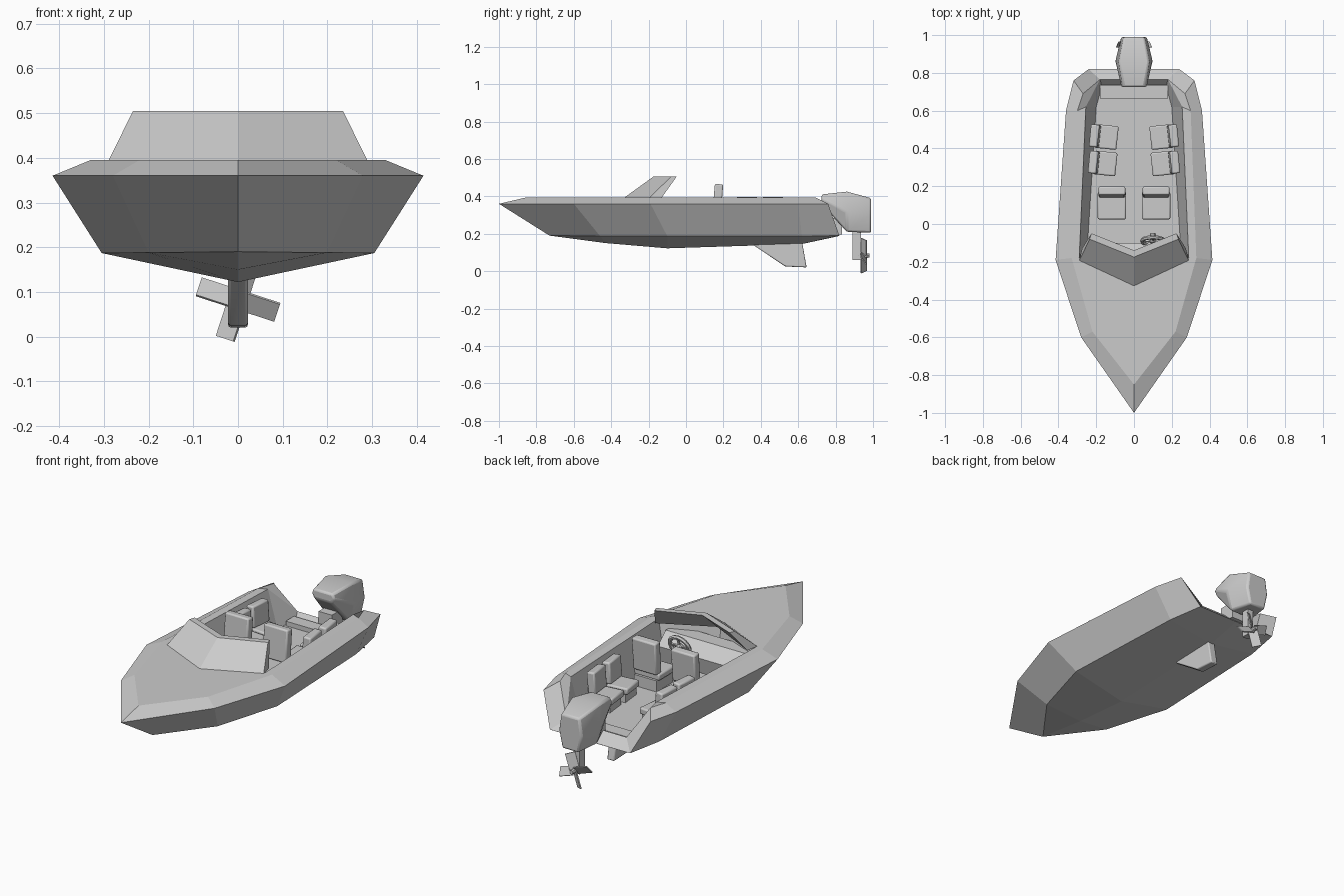
import bpy, bmesh, math
from mathutils import Matrix, Vector

default_cube = bpy.data.objects.get("Cube")
if default_cube:
    bpy.data.objects.remove(default_cube, do_unlink=True)

paint = bpy.data.materials.new("plain grey")
paint.use_nodes = True
paint.diffuse_color = (0.6, 0.6, 0.6, 1)
paint.node_tree.nodes["Principled BSDF"].inputs["Base Color"].default_value = paint.diffuse_color


def finish(name, bm, matrix=None, bevel=0):
    """Turn a bmesh into a named object with optional rounded edges."""
    if matrix:
        bm.transform(matrix)
    bmesh.ops.recalc_face_normals(bm, faces=bm.faces[:])
    mesh = bpy.data.meshes.new(name)
    bm.to_mesh(mesh)
    bm.free()
    mesh.materials.append(paint)
    obj = bpy.data.objects.new(name, mesh)
    bpy.context.collection.objects.link(obj)
    if bevel:
        modifier = obj.modifiers.new("rounded edges", "BEVEL")
        modifier.width = bevel
        modifier.segments = 2
        bpy.ops.object.select_all(action="DESELECT")
        obj.select_set(True)
        bpy.context.view_layer.objects.active = obj
        bpy.ops.object.shade_smooth_by_angle(angle=math.radians(35))
    return obj


def box(name, center, size, matrix=None, bevel=0, tilt=0):
    bm = bmesh.new()
    bmesh.ops.create_cube(bm, size=1)
    local = Matrix.Translation(center) @ Matrix.Rotation(tilt, 4, "X") @ Matrix.Diagonal((*size, 1))
    bm.transform(local)
    return finish(name, bm, matrix, bevel)


def loft(name, rings, matrix=None, bevel=0):
    """Skin between rings of equal length and cap both ends."""
    bm = bmesh.new()
    loops = [[bm.verts.new(point) for point in ring] for ring in rings]
    for a, b in zip(loops, loops[1:]):
        for i in range(len(a)):
            j = (i + 1) % len(a)
            bm.faces.new((a[i], a[j], b[j], b[i]))
    bm.faces.new(loops[0])
    bm.faces.new(loops[-1])
    return finish(name, bm, matrix, bevel)


# Hull: rows of points running from bow to stern, mirrored about the keel
keel = [(0, -.73, .19), (0, -.43, .15), (0, -.1, .122), (0, .62, .145), (0, .82, .188)]
chine = [keel[0], (.2, -.46, .188), (.305, -.1, .187), (.275, .62, .187), (.24, .82, .19)]
rim = [(0, -1, .36), (.28, -.6, .36), (.415, -.19, .36), (.36, .6, .36), (.32, .76, .36)]
deck = [(0, -.85, .395), (.22, -.57, .395), (.33, -.18, .395), (.3, .6, .395), (.27, .69, .395)]
coaming = [(.29, -.18, .395), (.255, .62, .395), (.18, .765, .24)]
floor = [(.25, -.17, .2), (.2, .62, .2), (.17, .73, .2)]
dash_top, dash_foot = (0, -.3, .395), (0, -.27, .2)

bm = bmesh.new()
points = {}


def face(coords):
    verts = []
    for co in coords:
        if co not in points:
            points[co] = bm.verts.new(co)
        if points[co] not in verts:
            verts.append(points[co])
    if len(verts) > 2:
        bm.faces.new(verts)


def flip(coords):
    return [(-x if x else 0, y, z) for x, y, z in reversed(coords)]


def both(coords):
    face(coords)
    face(flip(coords))


def strip(a, b):
    for i in range(len(a) - 1):
        both([a[i], a[i + 1], b[i + 1], b[i]])


strip(keel, chine)
strip(chine, rim)
strip(rim, deck)
strip(deck[2:], coaming)
strip(coaming, floor)
both([rim[-1], chine[-1], coaming[-1], deck[-1]])
both([coaming[0], floor[0], dash_foot, dash_top])
both([deck[0], deck[1], deck[2], coaming[0], dash_top])
face(floor + flip(floor) + [dash_foot])
stern = [floor[-1], coaming[-1], chine[-1]]
for a, b in zip(stern, stern[1:]):
    face([a, b] + flip([a, b]))
face([chine[-1], keel[-1]] + flip([chine[-1]]))
finish("hull", bm)

# Windshield: a raked V-shaped screen, one section per corner
screen_edge = [(.29, -.195, .393), (.235, -.08, .505), (.225, -.05, .505), (.275, -.13, .393)]
screen_middle = [(0, -.33, .393), (0, -.175, .505), (0, -.14, .505), (0, -.27, .393)]
screen_other = [(-x, y, z) for x, y, z in screen_edge]
loft("windshield", [screen_edge, screen_middle, screen_other])

# Dashboard shelf with a sloping face
dash = [(-.2, .2), (-.12, .2), (-.1, .29), (-.17, .35), (-.25, .35)]
loft("dashboard", [[(x, y, z) for y, z in dash] for x in (-.24, .24)])

# Steering wheel with hub and spokes
wheel_place = Matrix.Translation((.1, -.09, .33)) @ Matrix.Rotation(math.radians(70), 4, "X")
profile = [Vector((.058 + .011 * math.cos(a), 0, .011 * math.sin(a)))
           for a in (i * math.tau / 6 for i in range(6))]
turns = [Matrix.Rotation(i * math.tau / 16, 3, "Z") for i in range(17)]
bm = bmesh.new()
rings = [[bm.verts.new(turn @ p) for p in profile] for turn in turns[:-1]]
for i, ring in enumerate(rings):
    following = rings[(i + 1) % len(rings)]
    for k in range(len(ring)):
        n = (k + 1) % len(ring)
        bm.faces.new((ring[k], ring[n], following[n], following[k]))
finish("steering_wheel_rim", bm, wheel_place)
box("steering_spoke_across", (0, 0, 0), (.11, .012, .008), wheel_place)
box("steering_spoke_upright", (0, 0, 0), (.012, .11, .008), wheel_place)
bm = bmesh.new()
bmesh.ops.create_cone(bm, cap_ends=True, segments=10, radius1=.016, radius2=.016, depth=.05)
finish("steering_hub", bm, wheel_place @ Matrix.Translation((0, 0, -.015)))


# Seats: base, cushion and leaning backrest, facing -y before turning
def seat(name, x, y, angle, width, depth, cushion_top, back_top):
    place = Matrix.Translation((x, y, 0)) @ Matrix.Rotation(math.radians(angle), 4, "Z")
    thick = .035
    base_top = cushion_top - thick
    box(name + "_base", (0, 0, (base_top + .2) / 2), (width * .9, depth * .8, base_top - .19), place)
    box(name + "_cushion", (0, -.015, cushion_top - thick / 2), (width, depth - .03, thick), place, .008)
    height = back_top - cushion_top
    box(name + "_back", (0, depth / 2 - .03, cushion_top + height / 2),
        (width * .95, .045, height), place, .008, -.08)


for side, label in ((1, "left"), (-1, "right")):
    seat(label + "_front_seat", side * .117, .112, 0, .15, .175, .29, .465)
    seat(label + "_middle_seat", side * .168, .322, side * -84, .125, .15, .28, .395)
    seat(label + "_rear_seat", side * .162, .462, side * -84, .125, .15, .28, .395)

# Low step inside the stern
box("stern_step", (0, .7, .21), (.36, .07, .03))

# Outboard engine: cowl built from cross sections along its length
sections = [(.725, .07, .36, .41), (.86, .1, .21, .425), (.99, .068, .205, .39)]
cowl = []
for y, half, low, high in sections:
    waist = (low + high) / 2
    cowl.append([(-half * .7, y, low), (half * .7, y, low), (half, y, waist),
                 (half * .8, y, high), (-half * .8, y, high), (-half, y, waist)])
loft("engine_cowl", cowl, bevel=.01)
box("engine_bracket", (0, .79, .24), (.08, .09, .09))
box("engine_leg", (0, .912, .14), (.035, .045, .16))

# Propeller: spindle and four pitched blades
hub = Vector((0, .95, .083))
bm = bmesh.new()
bmesh.ops.create_cone(bm, cap_ends=True, segments=8, radius1=.018, radius2=.01, depth=.06)
finish("propeller_hub", bm, Matrix.Translation(hub) @ Matrix.Rotation(-math.pi / 2, 4, "X"))
for i in range(4):
    spin = Matrix.Rotation(math.radians(18 + 90 * i), 4, "Y")
    pitch = Matrix.Rotation(math.radians(35), 4, "X")
    box(f"propeller_blade_{i + 1}", (.05, 0, 0), (.085, .006, .05),
        Matrix.Translation(hub) @ spin @ pitch)

# Tapered fin under the keel
fin_root = [(.33, .16), (.62, .16), (.645, .02), (.53, .025)]
fin_tip = [(.36, .16), (.61, .16), (.63, .013), (.54, .016)]
layers = ((-.022, fin_root), (.022, fin_root))
loft("keel_fin", [[(x, y, z) for y, z in outline] for x, outline in layers], bevel=.006)
